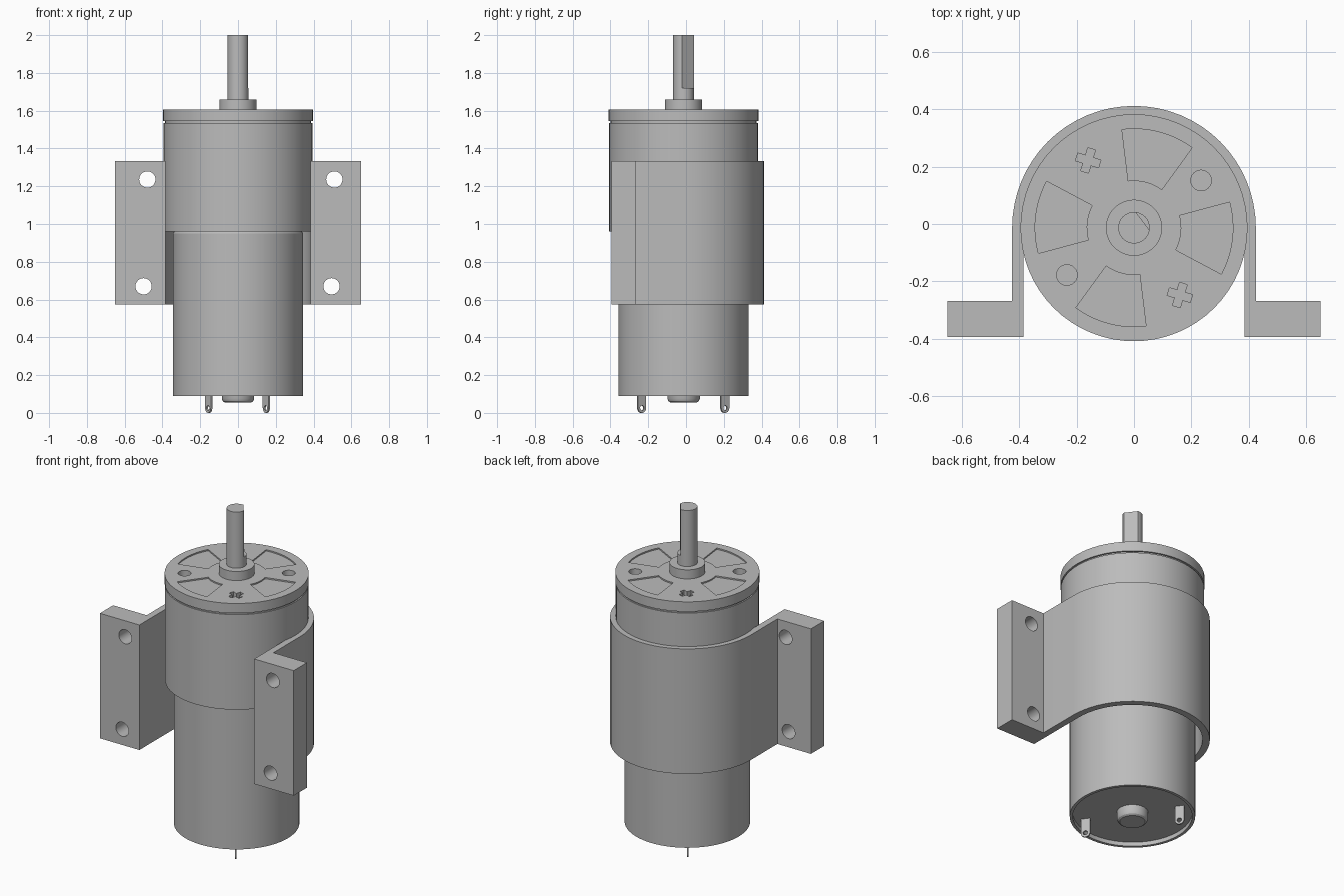
import bpy, bmesh, math
from mathutils import Matrix, Vector

cube = bpy.data.objects.get("Cube")
if cube:
    bpy.data.objects.remove(cube, do_unlink=True)

AXIS_Y = -0.013          # centre line of the motor
TOP = 1.605              # top face of the gearbox
AXIS = Vector((0, AXIS_Y, 0))

grey = bpy.data.materials.new("plain grey")
grey.use_nodes = True
colour = (0.5, 0.5, 0.5, 1)
grey.diffuse_color = colour
grey.node_tree.nodes["Principled BSDF"].inputs["Base Color"].default_value = colour


def make(name, bm, offset=(0, 0, 0)):
    bmesh.ops.recalc_face_normals(bm, faces=bm.faces)
    mesh = bpy.data.meshes.new(name)
    bm.to_mesh(mesh)
    bm.free()
    mesh.materials.append(grey)
    obj = bpy.data.objects.new(name, mesh)
    obj.location = offset
    bpy.context.collection.objects.link(obj)
    return obj


def lathe(name, profile, steps=64, offset=AXIS):
    """Revolve (radius, height) points about z."""
    bm = bmesh.new()
    verts = [bm.verts.new((r, 0, z)) for r, z in profile]
    edges = [bm.edges.new(pair) for pair in zip(verts, verts[1:])]
    bmesh.ops.spin(bm, geom=verts + edges, cent=(0, 0, 0), axis=(0, 0, 1),
                   angle=math.tau, steps=steps)
    bmesh.ops.remove_doubles(bm, verts=bm.verts, dist=1e-5)
    return make(name, bm, offset)


def prism(name, outline, z0, z1, offset=(0, 0, 0)):
    """Extrude a flat outline from z0 to z1."""
    bm = bmesh.new()
    face = bm.faces.new([bm.verts.new((x, y, z0)) for x, y in outline])
    new = bmesh.ops.extrude_face_region(bm, geom=[face])["geom"]
    bmesh.ops.translate(bm, vec=(0, 0, z1 - z0),
                        verts=[v for v in new if isinstance(v, bmesh.types.BMVert)])
    return make(name, bm, offset)


def arc(radius, start, end, steps):
    angles = [math.radians(start + (end - start) * i / steps) for i in range(steps + 1)]
    return [(radius * math.cos(a), radius * math.sin(a)) for a in angles]


def activate(obj):
    bpy.ops.object.select_all(action='DESELECT')
    obj.select_set(True)
    bpy.context.view_layer.objects.active = obj


def cut(obj, cutters):
    for cutter in cutters:
        mod = obj.modifiers.new("cut", 'BOOLEAN')
        mod.operation, mod.solver, mod.object = 'DIFFERENCE', 'EXACT', cutter
        activate(obj)
        bpy.ops.object.modifier_apply(modifier=mod.name)
        bpy.data.objects.remove(cutter, do_unlink=True)


def smooth(obj):
    activate(obj)
    bpy.ops.object.shade_smooth_by_angle(angle=math.radians(30))


# Motor can with a recessed end plate
smooth(lathe("motor_can", [(0, 0.115), (0.328, 0.115), (0.328, 0.09), (0.345, 0.09),
                           (0.345, 0.95), (0.335, 0.965), (0, 0.965)]))
smooth(lathe("rear_bearing", [(0, 0.055), (0.07, 0.055), (0.08, 0.062),
                              (0.086, 0.075), (0.086, 0.12), (0, 0.12)], 48))

# Gearbox body and its slightly wider end cap, parted by a thin groove
smooth(lathe("gearbox_body", [(0, 0.96), (0.394, 0.96), (0.394, 1.536), (0.386, 1.536),
                              (0.386, 1.55), (0, 1.55)]))
cap = lathe("gearbox_cap", [(0, 1.546), (0.396, 1.546), (0.396, TOP), (0, TOP)])

# Shallow sector pockets, screw holes and cross recesses in the cap
cutters = []
for middle in (75.5, 173.5, 255.5, 353.5):
    low, high = middle - 21.5, middle + 21.5
    outline = arc(0.345, low, high, 12) + arc(0.165, high, low, 8)
    cutters.append(prism("pocket", outline, TOP - 0.008, TOP + 0.05, AXIS))
for side in (1, -1):
    hole = AXIS + Vector((0.234, 0.165, 0)) * side
    cutters.append(lathe("screw_hole", [(0, TOP - 0.05), (0.036, TOP - 0.05),
                                        (0.036, TOP + 0.05), (0, TOP + 0.05)], 24, hole))
    w, l = 0.014, 0.042
    quarter = [(l, -w), (l, w), (w, w)]
    cross = []
    for turn in range(4):
        spin = Matrix.Rotation(math.radians(90 * turn - 17), 2)
        cross += [tuple(spin @ Vector(p)) for p in quarter]
    spot = AXIS + Vector((-0.16, 0.235, 0)) * side
    cutters.append(prism("cross_recess", cross, TOP - 0.03, TOP + 0.05, spot))
cut(cap, cutters)
smooth(cap)

# Front bearing collar and output shaft with a flat
smooth(lathe("front_collar", [(0, 1.59), (0.098, 1.59), (0.098, 1.66), (0, 1.66)], 48))
shaft = lathe("output_shaft", [(0, 1.6), (0.055, 1.6), (0.055, 2), (0, 2)], 48)
bm = bmesh.new()
bmesh.ops.create_cube(bm, size=1, matrix=Matrix.Rotation(math.radians(37), 4, 'Z')
                      @ Matrix.Translation((0.088, 0, 1.92))
                      @ Matrix.Diagonal((0.1, 0.2, 0.4, 1)))
cut(shaft, [make("shaft_flat", bm, AXIS)])
smooth(shaft)

# Saddle bracket wrapped round the back, with two drilled flanges
foot = [(0.385, -0.382), (0.65, -0.382), (0.65, -0.255), (0.425, -0.255)]
outline = (foot + arc(0.425, 0, 180, 32) + [(-x, y) for x, y in reversed(foot)]
           + arc(0.385, 180, 0, 32))
bracket = prism("saddle_bracket", outline, 0.575, 1.333, AXIS)
holes = []
for x, z in ((-0.48, 1.236), (0.51, 1.236), (-0.5, 0.67), (0.495, 0.67)):
    bm = bmesh.new()
    bmesh.ops.create_cone(bm, cap_ends=True, segments=32, radius1=0.043, radius2=0.043,
                          depth=0.4, matrix=Matrix.Rotation(math.pi / 2, 4, 'X'))
    holes.append(make("bolt_hole", bm, (x, -0.33, z)))
cut(bracket, holes)
smooth(bracket)

# Solder tabs with round ends and an eyelet
for name, x, y in (("front_terminal", 0.15, -0.235), ("back_terminal", -0.155, 0.205)):
    tab = prism(name, arc(0.026, 180, 360, 12) + [(0.026, 0.12), (-0.026, 0.12)], -0.005, 0.005)
    cut(tab, [prism("eyelet", arc(0.013, 0, 345, 23), -0.05, 0.05)])
    tab.rotation_euler = (math.pi / 2, 0, math.radians(-55))
    tab.location = (x, y, 0.026)
    smooth(tab)
